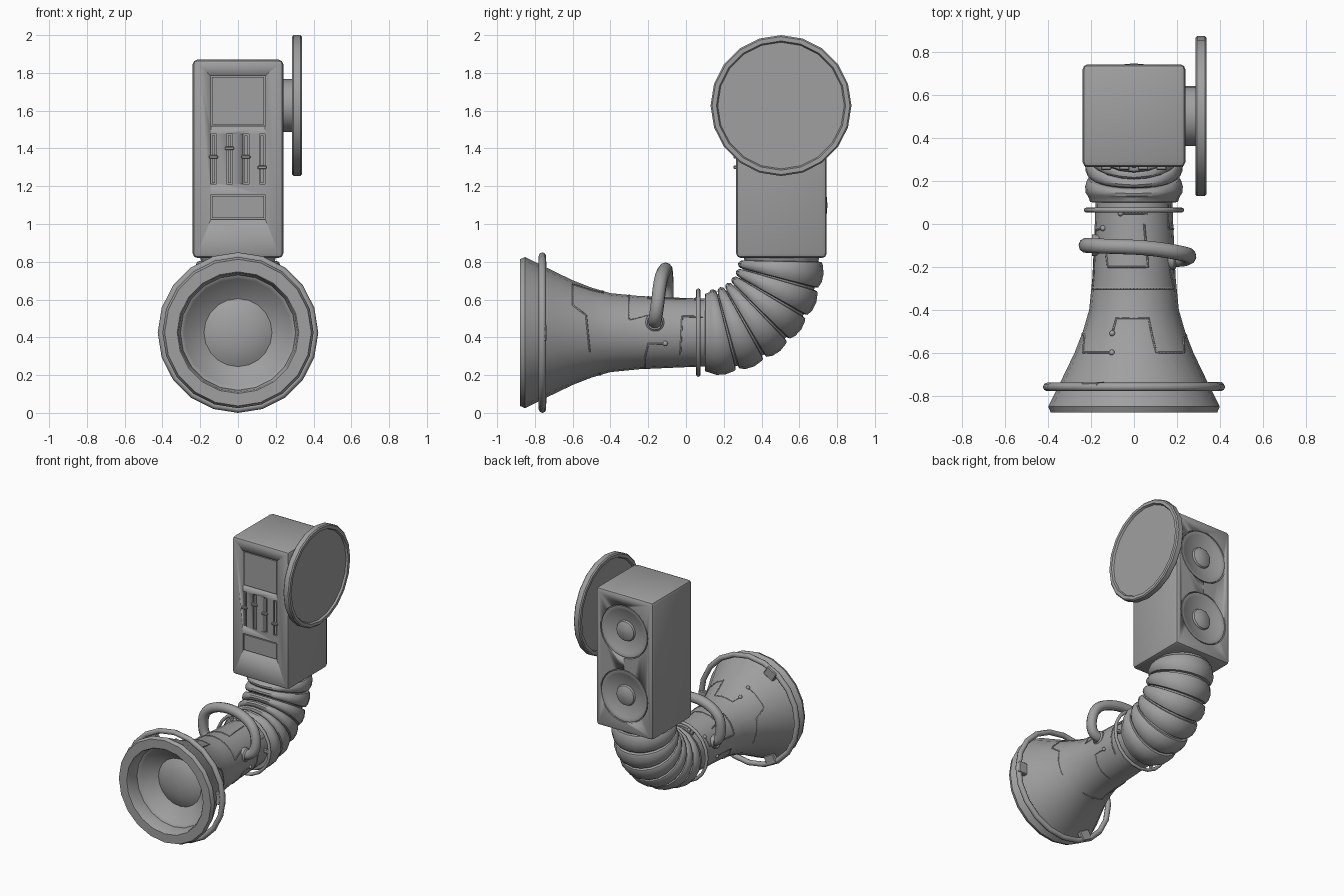
import bpy, bmesh, math
from mathutils import Vector

if "Cube" in bpy.data.objects:
    bpy.data.objects.remove(bpy.data.objects["Cube"])

SIDES = 20
AXIS_Z = 0.425          # height of the horn axis
grey = bpy.data.materials.new("grey")
grey.diffuse_color = (0.35, 0.35, 0.35, 1)
grey.use_nodes = True
grey.node_tree.nodes["Principled BSDF"].inputs["Base Color"].default_value = grey.diffuse_color


def finish(name, bm, angle=35):
    bmesh.ops.remove_doubles(bm, verts=bm.verts, dist=1e-5)
    bmesh.ops.recalc_face_normals(bm, faces=bm.faces)
    me = bpy.data.meshes.new(name)
    bm.to_mesh(me)
    bm.free()
    ob = bpy.data.objects.new(name, me)
    bpy.context.collection.objects.link(ob)
    me.materials.append(grey)
    smooth(ob, angle)
    return ob


def smooth(ob, angle=35):
    bpy.ops.object.select_all(action='DESELECT')
    ob.select_set(True)
    bpy.context.view_layer.objects.active = ob
    bpy.ops.object.shade_smooth_by_angle(angle=math.radians(angle))


def skin(bm, rings, closed=False):
    """Bridge successive vertex rings, capping the ends of open shapes."""
    vs = [[bm.verts.new(p) for p in ring] for ring in rings]
    n = len(vs[0])
    pairs = list(zip(vs, vs[1:])) + ([(vs[-1], vs[0])] if closed else [])
    for a, b in pairs:
        for i in range(n):
            bm.faces.new((a[i], a[(i + 1) % n], b[(i + 1) % n], b[i]))
    if not closed:
        bm.faces.new(vs[0])
        bm.faces.new(vs[-1])


def lathe(name, profile, axis, center, sides=SIDES, closed=False, angle=35):
    """Revolve (radius, height) points about the x or y axis."""
    rings = []
    for r, h in profile:
        ring = []
        for i in range(sides):
            t = math.tau * i / sides
            c, s = max(r, 0.002) * math.cos(t), max(r, 0.002) * math.sin(t)
            ring.append(Vector(center) + Vector((h, c, s) if axis == 'x' else (c, h, s)))
        rings.append(ring)
    bm = bmesh.new()
    skin(bm, rings, closed)
    return finish(name, bm, angle)


def hoop(name, major, minor, y):
    prof = [(major + minor * math.cos(math.tau * k / 8), minor * math.sin(math.tau * k / 8))
            for k in range(8)]
    return lathe(name, prof, 'y', (0, y, AXIS_Z), closed=True, angle=60)


def box(name, center, size, bevel=0.0, segments=2):
    bm = bmesh.new()
    bmesh.ops.create_cube(bm, size=1)
    for v in bm.verts:
        v.co = Vector(center) + Vector([a * b for a, b in zip(v.co, size)])
    if bevel:
        bmesh.ops.bevel(bm, geom=bm.edges[:], offset=bevel, segments=segments,
                        profile=0.5, affect='EDGES')
    return finish(name, bm)


def tube(name, points, radius, spline='POLY', res=2):
    cu = bpy.data.curves.new(name, 'CURVE')
    cu.dimensions = '3D'
    cu.bevel_depth, cu.bevel_resolution, cu.use_fill_caps = radius, res, True
    cu.resolution_u = 6
    sp = cu.splines.new(spline)
    sp.points.add(len(points) - 1)
    for p, co in zip(sp.points, points):
        p.co = (*co, 1)
    if spline == 'NURBS':
        sp.use_endpoint_u, sp.order_u = True, 3
    cu.materials.append(grey)
    ob = bpy.data.objects.new(name, cu)
    bpy.context.collection.objects.link(ob)
    return ob


def cut(target, cutter):
    m = target.modifiers.new("cut", 'BOOLEAN')
    m.object, m.operation, m.solver = cutter, 'DIFFERENCE', 'EXACT'
    cutter.hide_render = True
    cutter.hide_set(True)


# Upright housing
housing = box("housing", (0, 0.505, 1.345), (0.48, 0.48, 1.05), 0.025)
FRONT, BACK = 0.265, 0.745

# Front panels, each set in a narrow groove
for name, z, h in (("screen", 1.652, 0.265), ("lower_panel", 1.09, 0.13)):
    cut(housing, box(name + "_cutter", (0, FRONT, z), (0.288, 0.03, h)))
    box(name, (0, FRONT + 0.011, z), (0.274, 0.02, h - 0.014))

# Sliders in slots
for x, z in ((-0.13, 1.355), (-0.045, 1.40), (0.042, 1.355), (0.128, 1.30)):
    cut(housing, box("slot_cutter", (x, FRONT, 1.343), (0.03, 0.04, 0.265)))
    box("slider_rail", (x, FRONT + 0.012, 1.343), (0.016, 0.02, 0.25))
    box("slider_knob", (x, FRONT + 0.002, z), (0.048, 0.03, 0.018), 0.004, 1)

# Back speakers: recessed cone with a dome in the middle
for z in (1.59, 1.10):
    cut(housing, lathe("speaker_cutter", [(0.2, -0.03), (0.2, 0.03)], 'y', (0, BACK, z), 28))
    lathe("back_speaker", [(0.193, -0.04), (0.193, -0.002), (0.175, -0.002), (0.165, -0.008),
                           (0.078, -0.024), (0.072, -0.012), (0.045, 0.0), (0, 0.004)],
          'y', (0, BACK, z), 28)

# Round side dish on a hub
DISH = (0.312, 0.503, 1.627)
lathe("side_hub", [(0.14, -0.09), (0.14, 0.0)], 'x', DISH)
lathe("side_dish", [(0, -0.012), (0.335, -0.012), (0.342, -0.026), (0.365, -0.026), (0.373, -0.018),
                    (0.373, 0.018), (0.365, 0.026), (0.342, 0.026), (0.335, 0.012), (0, 0.012)],
      'x', DISH)

# Ribbed elbow: pillow-shaped segments around a quarter bend
rings = []


def elbow_ring(a, r, dy=0.0, dz=0.0):
    out = Vector((0, math.sin(a), -math.cos(a)))
    c = Vector((0, 0.12 + dy, 0.81 + dz)) + out * 0.385
    rings.append([c + r * (out * math.sin(math.tau * i / SIDES)
                           + Vector((math.cos(math.tau * i / SIDES), 0, 0)))
                  for i in range(SIDES)])


elbow_ring(0, 0.17, dy=-0.02)
elbow_ring(0, 0.205, dy=-0.018)
COUNT = 6
for k in range(COUNT):
    for t, r in ((0.02, 0.195), (0.06, 0.213), (0.25, 0.225), (0.55, 0.228),
                 (0.85, 0.219), (0.92, 0.213), (0.94, 0.195)):
        if k or t > 0.05:
            elbow_ring((k + t) / COUNT * math.pi / 2, r)
elbow_ring(math.pi / 2, 0.205, dz=0.03)
bm = bmesh.new()
skin(bm, rings)
finish("ribbed_elbow", bm)

# Flared horn with a recessed mouth
HORN = [(0.18, 0.14), (0.18, 0.10), (0.183, 0.0), (0.194, -0.25), (0.209, -0.40), (0.238, -0.50),
        (0.277, -0.60), (0.325, -0.70), (0.40, -0.852)]
lathe("horn", HORN + [(0.388, -0.88), (0.322, -0.88), (0.315, -0.87), (0.305, -0.78), (0.292, -0.775),
                      (0.285, -0.765), (0.18, -0.70), (0.15, -0.716), (0.10, -0.732),
                      (0.05, -0.74), (0, -0.742)], 'y', (0, 0, AXIS_Z))

# Hoops standing off the horn, held by clips
hoop("mouth_hoop", 0.405, 0.02, -0.76)
hoop("neck_hoop", 0.222, 0.012, 0.065)
for y, r, size in ((-0.755, 0.378, (0.075, 0.035, 0.09)), (0.065, 0.2, (0.05, 0.02, 0.03))):
    for k in range(3):
        t = math.tau * k / 3
        clip = box("hoop_clip", (0, 0, 0), size, 0.006, 1)
        clip.location = (r * math.cos(t), y, AXIS_Z + r * math.sin(t))
        clip.rotation_euler = (0, -t, 0)

# Hose arching over the horn, with end collars
tube("hose", [(0.15, -0.165, 0.48), (0.23, -0.165, 0.48), (0.265, -0.15, 0.58), (0.22, -0.135, 0.71),
              (0.06, -0.11, 0.765), (-0.10, -0.105, 0.755), (-0.22, -0.10, 0.68),
              (-0.225, -0.10, 0.53), (-0.18, -0.10, 0.48), (-0.14, -0.10, 0.48)],
     0.036, 'NURBS', 3)
for x, y in ((0.175, -0.165), (-0.175, -0.10)):
    lathe("hose_collar", [(0.05, -0.02), (0.05, 0.012), (0.04, 0.022), (0.04, -0.02)],
          'x', (x, y, 0.48), 16, closed=True)


# Raised circuit traces following the horn surface
def horn_point(deg, y):
    for (r0, y0), (r1, y1) in zip(HORN, HORN[1:]):
        if y1 <= y <= y0:
            r = r0 + (r1 - r0) * (y - y0) / (y1 - y0)
            break
    half = math.pi / SIDES
    t = math.radians(deg)
    r *= math.cos(half) / math.cos((t % (2 * half)) - half)   # stay on the flat facets
    return Vector((r * math.cos(t), y, AXIS_Z + r * math.sin(t)))


TRACES = [  # (angle, y) corners; the last flag adds a round node at the start
    ([(115, -0.51), (112, -0.44), (72, -0.44), (68, -0.60), (32, -0.60), (22, -0.53), (-25, -0.51)], True),
    ([(112, -0.60), (150, -0.60), (160, -0.52), (205, -0.50)], True),
    ([(-18, -0.11), (-18, -0.20), (-45, -0.22), (-80, -0.22)], True),
    ([(28, 0.09), (28, -0.02), (-40, -0.03)], False),
    ([(75, 0.0), (70, -0.20), (130, -0.20), (135, -0.12)], False),
    ([(142, -0.02), (165, -0.03), (170, -0.30), (20, -0.30), (30, -0.20)], True),
    ([(110, 0.05), (70, 0.05)], True),
    ([(200, -0.12), (200, -0.28), (240, -0.30), (245, -0.45), (290, -0.46)], True),
]
for corners, node in TRACES:
    pts = []
    for (a0, y0), (a1, y1) in zip(corners, corners[1:]):
        n = max(2, int(abs(a1 - a0) / 4.5), int(abs(y1 - y0) / 0.03))
        pts += [horn_point(a0 + (a1 - a0) * i / n, y0 + (y1 - y0) * i / n) for i in range(n)]
    pts.append(horn_point(*corners[-1]))
    tube("circuit_trace", pts, 0.005, res=0)
    if node:
        bm = bmesh.new()
        bmesh.ops.create_uvsphere(bm, u_segments=10, v_segments=6, radius=0.014)
        bmesh.ops.translate(bm, verts=bm.verts, vec=pts[0])
        finish("trace_node", bm, 60)
